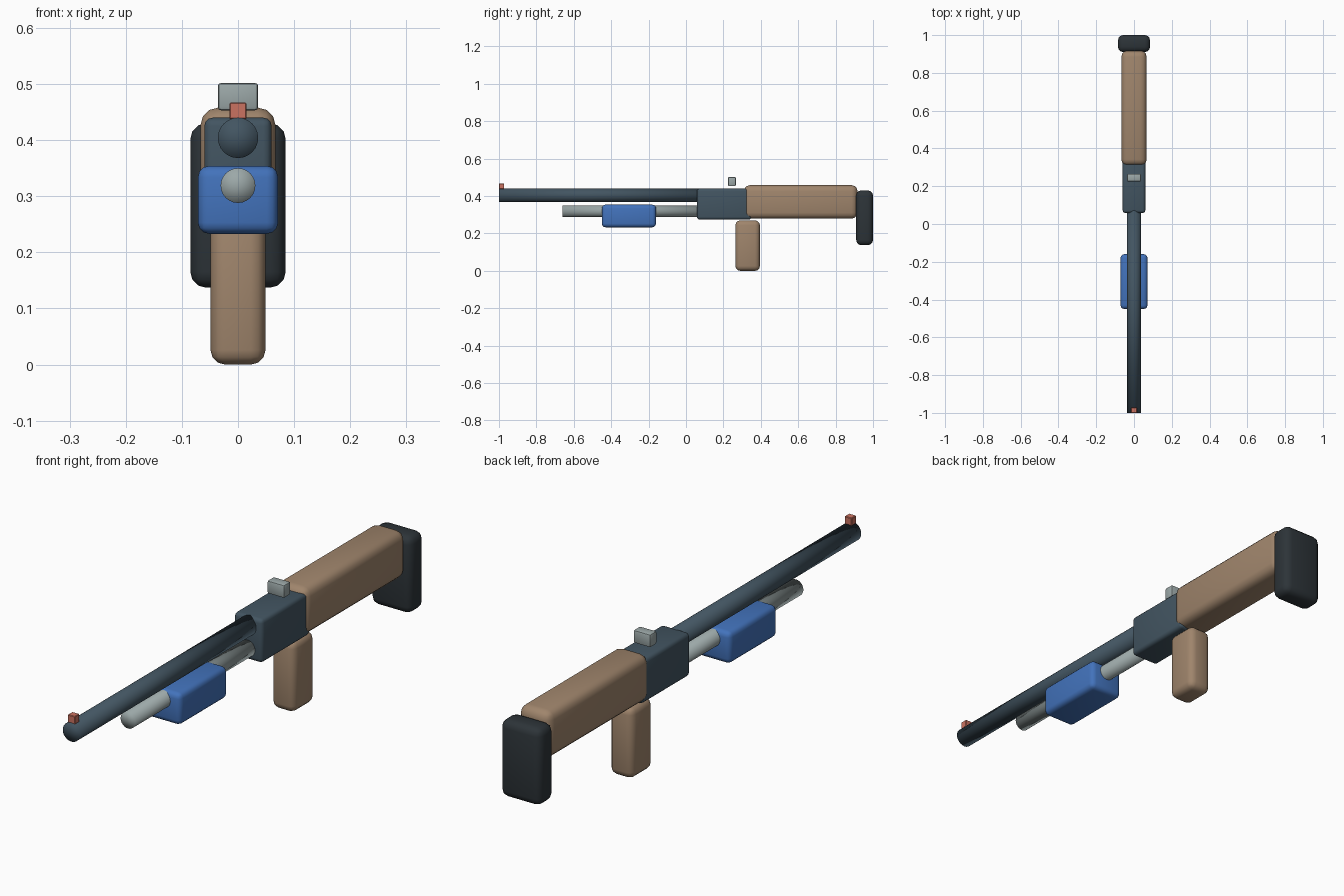
import bpy
import math
from mathutils import Vector

if "Cube" in bpy.data.objects:
    bpy.data.objects.remove(bpy.data.objects["Cube"], do_unlink=True)


def material(name, color):
    mat = bpy.data.materials.new(name)
    mat.use_nodes = True
    mat.diffuse_color = (*color, 1)
    mat.node_tree.nodes["Principled BSDF"].inputs["Base Color"].default_value = (*color, 1)
    return mat


steel = material("slate_steel", (0.055, 0.09, 0.12))
silver = material("pale_steel", (0.33, 0.39, 0.39))
blue = material("blue_grip", (0.055, 0.17, 0.50))
wood = material("tan_wood", (0.35, 0.235, 0.15))
rubber = material("black_rubber", (0.026, 0.034, 0.04))
red = material("red_sight", (0.60, 0.17, 0.12))


def rounded_box(name, width, y_range, z_range, radius, mat, segments=3):
    """Box centred on x = 0, with rounded edges."""
    (y0, y1), (z0, z1) = y_range, z_range
    bpy.ops.mesh.primitive_cube_add(size=1, location=(0, (y0 + y1) / 2, (z0 + z1) / 2))
    obj = bpy.context.object
    obj.name = name
    size = Vector((width, y1 - y0, z1 - z0))
    for vert in obj.data.vertices:
        vert.co = vert.co * size
    bevel = obj.modifiers.new("rounding", "BEVEL")
    bevel.width = radius
    bevel.segments = segments
    obj.data.materials.append(mat)
    bpy.ops.object.modifier_apply(modifier=bevel.name)
    bpy.ops.object.shade_smooth_by_angle(angle=math.radians(35))
    return obj


def tube(name, radius, y_range, z, mat):
    """Round bar lying along y, with softly shaded ends."""
    y0, y1 = y_range
    bpy.ops.mesh.primitive_cylinder_add(
        vertices=24, radius=radius, depth=y1 - y0, end_fill_type="TRIFAN",
        location=(0, (y0 + y1) / 2, z), rotation=(math.pi / 2, 0, 0))
    obj = bpy.context.object
    obj.name = name
    obj.data.materials.append(mat)
    bpy.ops.object.shade_smooth()
    return obj


# Barrel, magazine tube and sliding pump
tube("barrel", 0.036, (-1.0, 0.1), 0.404, steel)
tube("magazine_tube", 0.031, (-0.66, 0.1), 0.319, silver)
rounded_box("pump_handle", 0.143, (-0.45, -0.16), (0.233, 0.354), 0.02, blue)

# Receiver, stock, grip and butt pad
rounded_box("receiver", 0.12, (0.058, 0.35), (0.274, 0.44), 0.015, steel)
rounded_box("stock", 0.134, (0.31, 0.917), (0.279, 0.458), 0.032, wood)
rounded_box("pistol_grip", 0.098, (0.264, 0.395), (0.0, 0.27), 0.026, wood)
rounded_box("butt_pad", 0.17, (0.91, 1.0), (0.137, 0.43), 0.028, rubber)

# Sights
rounded_box("rear_sight", 0.072, (0.225, 0.266), (0.453, 0.502), 0.006, silver, 2)
rounded_box("front_sight", 0.03, (-1.0, -0.972), (0.437, 0.467), 0.002, red, 1)
